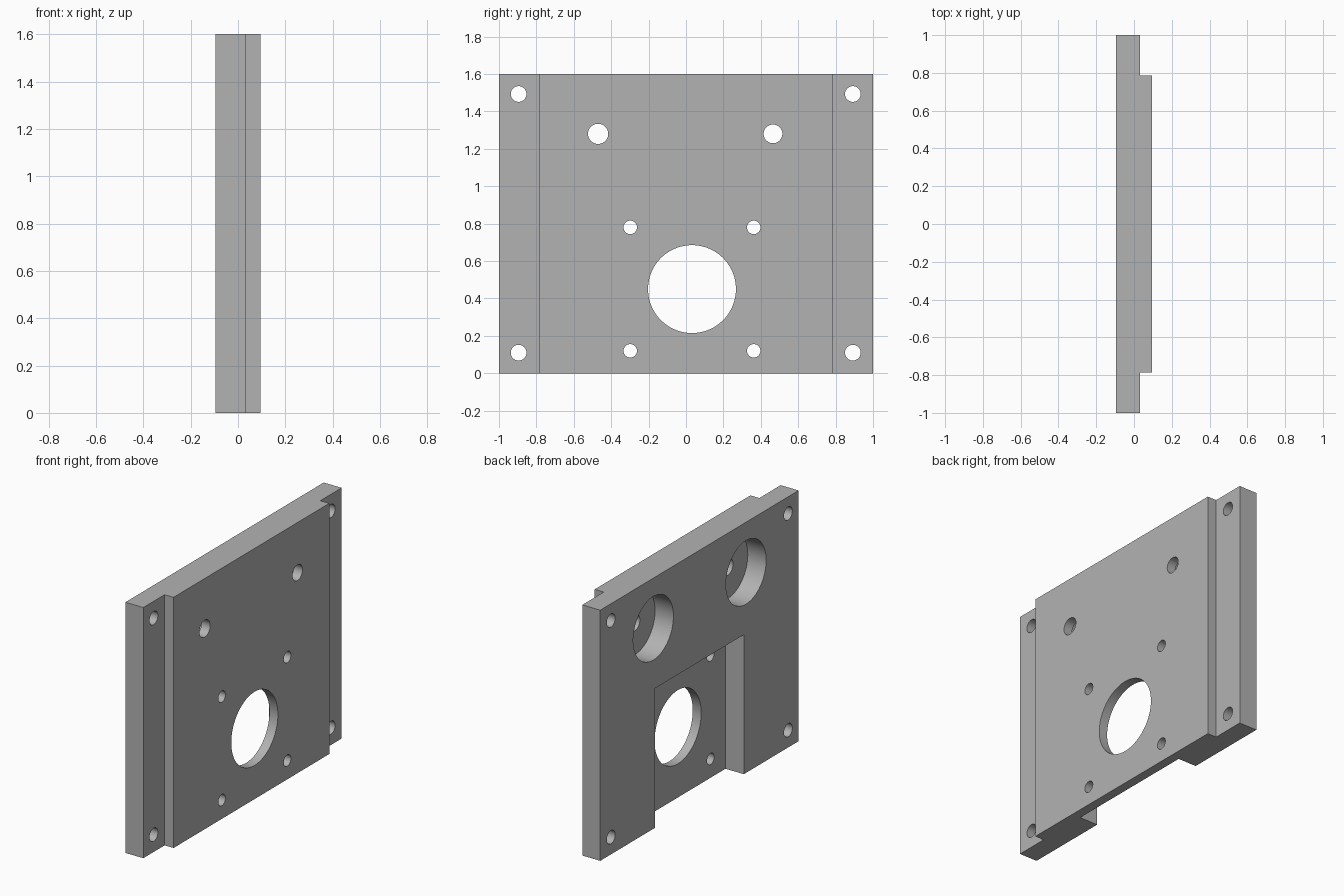
import bpy, math

if "Cube" in bpy.data.objects:
    bpy.data.objects.remove(bpy.data.objects["Cube"])

HALF = 0.0947      # half thickness of the whole plate
STEP = 0.0316      # front plane of the side flanges
FLOOR = 0.035      # floor plane of the rear recesses
HEIGHT = 1.6

grey = bpy.data.materials.new("grey metal")
grey.diffuse_color = (0.45, 0.45, 0.45, 1)
grey.use_nodes = True
grey.node_tree.nodes["Principled BSDF"].inputs["Base Color"].default_value = grey.diffuse_color


def finish(name, verts, faces):
    mesh = bpy.data.meshes.new(name)
    mesh.from_pydata(verts, [], faces)
    mesh.materials.append(grey)
    obj = bpy.data.objects.new(name, mesh)
    bpy.context.collection.objects.link(obj)
    return obj


def prism_z(name, profile, z0, z1):
    """Extrude a counter-clockwise xy profile upward."""
    n = len(profile)
    verts = [(x, y, z) for z in (z0, z1) for x, y in profile]
    faces = [tuple(reversed(range(n))), tuple(range(n, 2 * n))]
    faces += [(i, (i + 1) % n, n + (i + 1) % n, n + i) for i in range(n)]
    return finish(name, verts, faces)


def cut(target, cutter):
    mod = target.modifiers.new(cutter.name, 'BOOLEAN')
    mod.operation = 'DIFFERENCE'
    mod.solver = 'EXACT'
    mod.object = cutter
    bpy.context.view_layer.objects.active = target
    bpy.ops.object.modifier_apply(modifier=mod.name)
    bpy.data.objects.remove(cutter, do_unlink=True)


def drill(target, y, z, r, x0=-0.3, x1=0.3, sides=48):
    """Cut a round hole along x."""
    bpy.ops.mesh.primitive_cylinder_add(
        vertices=sides, radius=r, depth=x1 - x0,
        location=((x0 + x1) / 2, y, z), rotation=(0, math.pi / 2, 0))
    cutter = bpy.context.object
    cutter.data.materials.append(grey)
    cut(target, cutter)


# Plate with a raised centre and thinner side flanges
plate = prism_z("mounting_plate", [
    (-HALF, -1), (STEP, -1), (STEP, -0.785), (HALF, -0.785),
    (HALF, 0.785), (STEP, 0.785), (STEP, 1), (-HALF, 1)], 0, HEIGHT)

# Rectangular rear recess, open at the bottom
cut(plate, prism_z("recess_cutter", [
    (-0.3, -0.448), (FLOOR, -0.448), (FLOOR, 0.448), (-0.3, 0.448)], -0.2, 0.89))

# Round rear counterbores with their through holes
for y, r in ((-0.47, 0.054), (0.465, 0.05)):
    drill(plate, y, 1.28, 0.203, x1=FLOOR, sides=64)
    drill(plate, y, 1.28, r)

# Corner bolt holes
for y in (-0.895, 0.892):
    for z in (0.11, 1.493):
        drill(plate, y, z, 0.042)

# Large bore and the four small holes around it
drill(plate, 0.032, 0.45, 0.235, sides=96)
for y in (-0.298, 0.362):
    for z in (0.12, 0.78):
        drill(plate, y, z, 0.036)

# Smooth hole walls, crisp edges
bpy.ops.object.select_all(action='DESELECT')
plate.select_set(True)
bpy.context.view_layer.objects.active = plate
bpy.ops.object.shade_smooth_by_angle(angle=math.radians(30))
